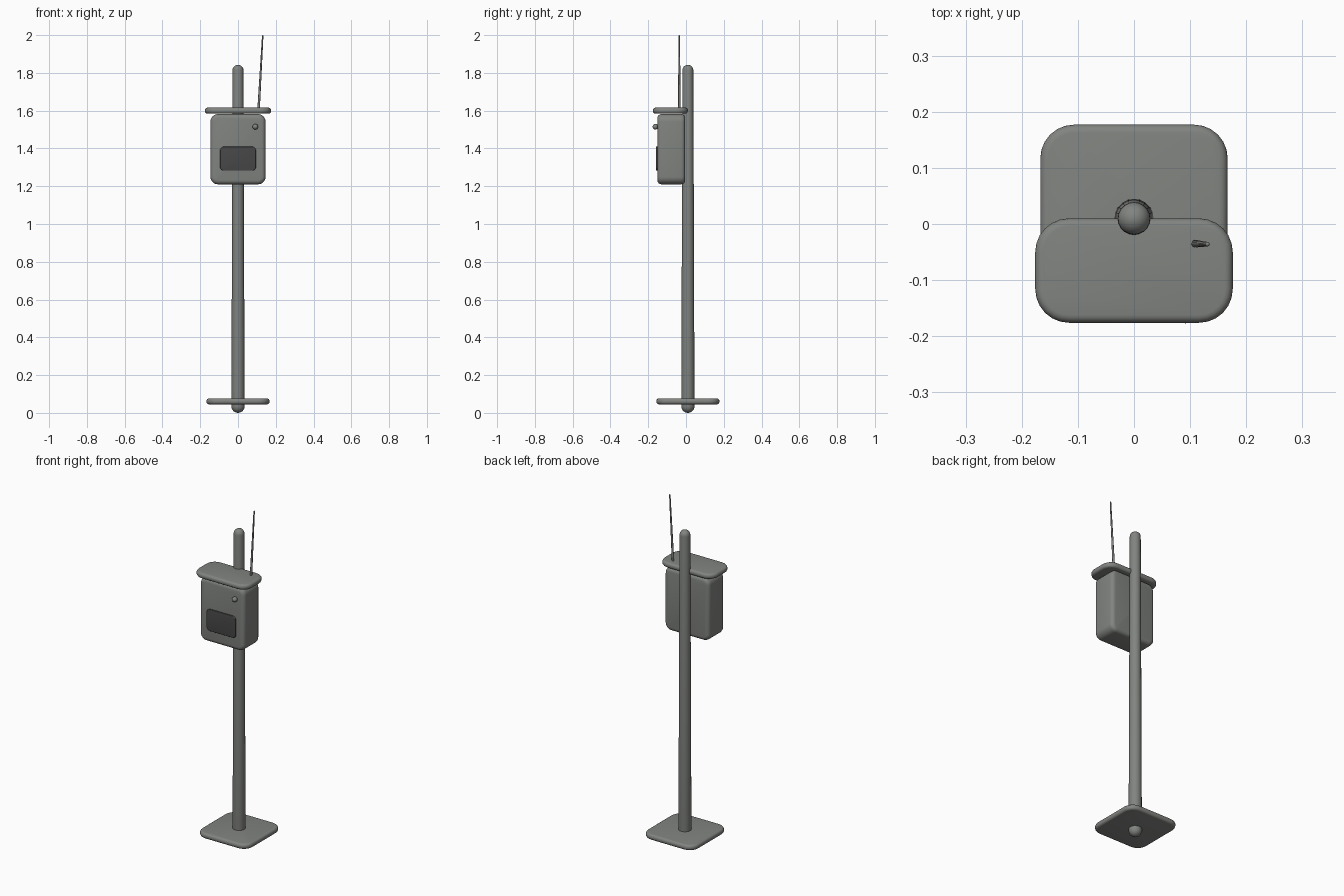
import bpy, bmesh, math
from mathutils import Vector

cube = bpy.data.objects.get("Cube")
if cube:
    bpy.data.objects.remove(cube)


def material(name, color):
    m = bpy.data.materials.new(name)
    m.use_nodes = True
    m.diffuse_color = (*color, 1)
    m.node_tree.nodes["Principled BSDF"].inputs["Base Color"].default_value = (*color, 1)
    return m


grey = material("warm grey", (0.22, 0.23, 0.215))
dark = material("dark grey", (0.065, 0.065, 0.065))


def finish(bm, name, mat):
    bmesh.ops.recalc_face_normals(bm, faces=bm.faces)
    mesh = bpy.data.meshes.new(name)
    bm.to_mesh(mesh)
    bm.free()
    mesh.materials.append(mat)
    obj = bpy.data.objects.new(name, mesh)
    bpy.context.collection.objects.link(obj)
    bpy.ops.object.select_all(action='DESELECT')
    obj.select_set(True)
    bpy.context.view_layer.objects.active = obj
    bpy.ops.object.shade_smooth_by_angle(angle=math.radians(40))
    return obj


def rounded_box(name, low, high, axis, corner, edge, mat):
    """Box with large corners around one axis and smaller rounded rims."""
    low, high = Vector(low), Vector(high)
    bm = bmesh.new()
    bmesh.ops.create_cube(bm, size=1)
    for v in bm.verts:
        v.co = (low + high) / 2 + v.co * (high - low)

    def along(e):
        d = (e.verts[0].co - e.verts[1].co).normalized()
        return abs(d[axis]) > 0.99

    bmesh.ops.bevel(bm, geom=[e for e in bm.edges if along(e)], offset=corner,
                    segments=6, profile=0.5, affect='EDGES')
    bmesh.ops.bevel(bm, geom=[e for e in bm.edges if not along(e)], offset=edge,
                    segments=4, profile=0.5, affect='EDGES')
    return finish(bm, name, mat)


def lathe(name, profile, start, end, sides, mat):
    """Spin (radius, height) points, then stand the result from start to end."""
    start, end = Vector(start), Vector(end)
    turn = (end - start).to_track_quat('Z', 'Y')
    bm = bmesh.new()
    verts = [bm.verts.new((r, 0, h)) for r, h in profile]
    edges = [bm.edges.new(pair) for pair in zip(verts, verts[1:])]
    bmesh.ops.spin(bm, geom=verts + edges, cent=(0, 0, 0), axis=(0, 0, 1),
                   angle=math.tau, steps=sides)
    bmesh.ops.remove_doubles(bm, verts=bm.verts, dist=0.00005)
    for v in bm.verts:
        v.co = start + turn @ v.co
    return finish(bm, name, mat)


def capsule(bottom, top, length):
    """Profile of a tapered rod with a dome at each end."""
    arc = [math.pi / 2 * i / 6 for i in range(7)]
    lower = [(bottom * math.sin(a), bottom * (1 - math.cos(a))) for a in arc]
    upper = [(top * math.cos(a), length - top + top * math.sin(a)) for a in arc]
    return lower + upper


# Ground plate and pole
rounded_box("base_plate", (-0.167, -0.157, 0.045), (0.167, 0.177, 0.077),
            2, 0.06, 0.014, grey)
lathe("pole", capsule(0.035, 0.029, 1.843), (0, 0.01, 0), (0, 0.01, 1.843), 20, grey)

# Equipment housing with overhanging roof
rounded_box("housing", (-0.146, -0.152, 1.21), (0.146, -0.004, 1.582),
            1, 0.04, 0.022, grey)
rounded_box("roof", (-0.176, -0.176, 1.584), (0.176, 0.01, 1.616),
            2, 0.06, 0.014, grey)

# Front display panel and button
rounded_box("display", (-0.095, -0.16, 1.282), (0.095, -0.148, 1.41),
            1, 0.022, 0.004, dark)
lathe("button", capsule(0.015, 0.015, 0.03), (0.092, -0.147, 1.515),
      (0.092, -0.163, 1.515), 16, grey)

# Whip antenna leaning outwards
foot, tip = Vector((0.108, -0.035, 1.59)), Vector((0.131, -0.036, 2.0))
lathe("antenna", capsule(0.007, 0.004, (tip - foot).length), foot, tip, 10, grey)
